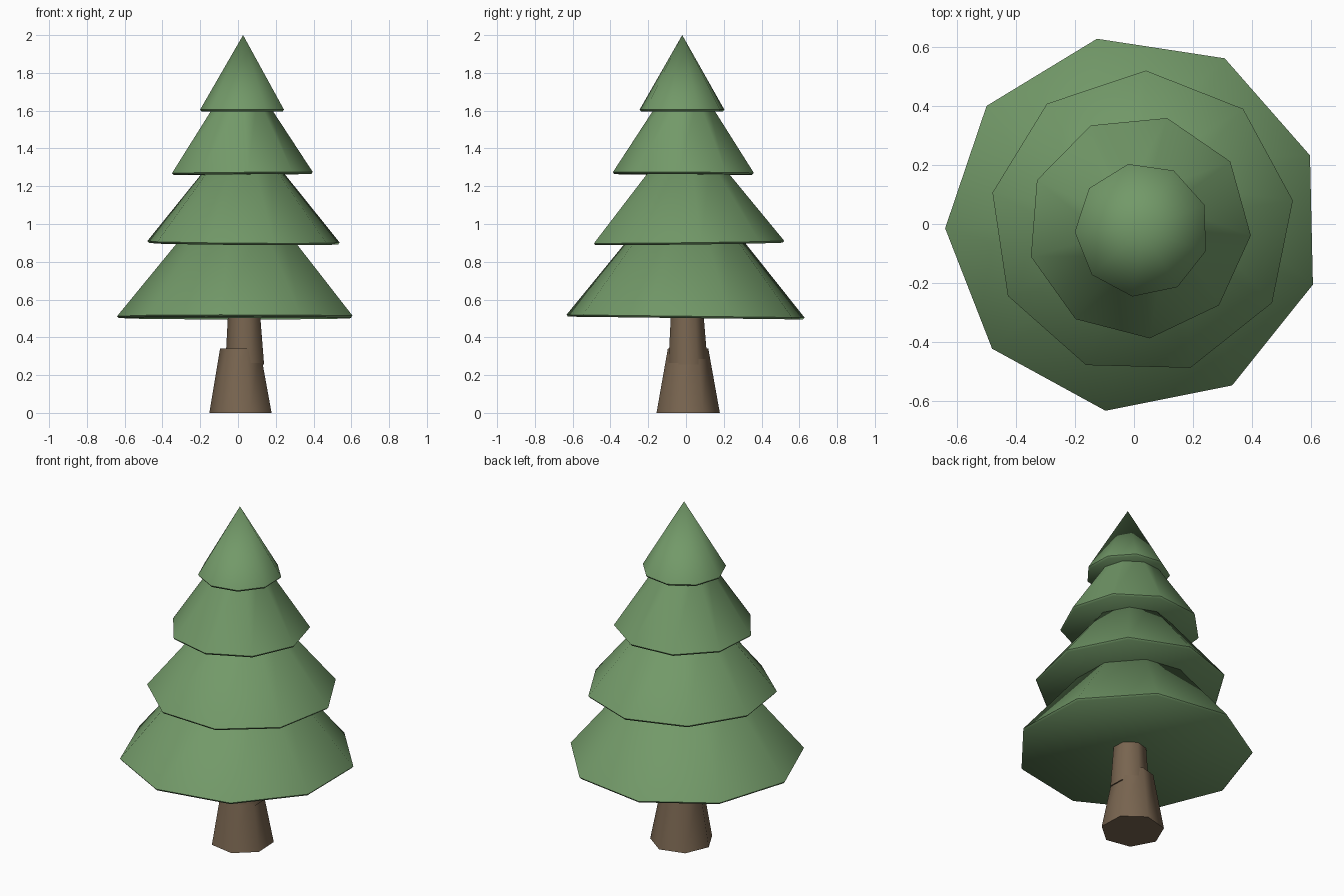
import bpy
import bmesh
from math import cos, sin, radians, tau

cube = bpy.data.objects.get("Cube")
if cube:
    bpy.data.objects.remove(cube, do_unlink=True)


def make_material(name, color):
    mat = bpy.data.materials.new(name)
    mat.use_nodes = True
    mat.diffuse_color = (*color, 1)
    for node in mat.node_tree.nodes:
        if node.type == "BSDF_PRINCIPLED":
            node.inputs["Base Color"].default_value = (*color, 1)
            node.inputs["Roughness"].default_value = 0.9
    return mat


def make_stack(name, mat, sides, phase, rings, tilt=(0, 0)):
    """Closed solid through rings of (x, y, z, radius); radius 0 makes a tip."""
    bm = bmesh.new()
    loops = []
    for x, y, z, r in rings:
        if r == 0:
            loops.append([bm.verts.new((x, y, z))] * sides)
            continue
        loop = []
        for i in range(sides):
            a = radians(phase) + tau * i / sides
            dx, dy = r * cos(a), r * sin(a)
            loop.append(bm.verts.new((x + dx, y + dy, z + tilt[0] * dx + tilt[1] * dy)))
        loops.append(loop)
    for low, high in zip(loops, loops[1:]):
        for i in range(sides):
            j = (i + 1) % sides
            corners = [low[i], low[j], high[j], high[i]]
            bm.faces.new(list(dict.fromkeys(corners)))
    bm.faces.new(loops[0][::-1])
    if rings[-1][3] > 0:
        bm.faces.new(loops[-1])
    bmesh.ops.recalc_face_normals(bm, faces=bm.faces)
    mesh = bpy.data.meshes.new(name)
    bm.to_mesh(mesh)
    bm.free()
    mesh.materials.append(mat)
    obj = bpy.data.objects.new(name, mesh)
    bpy.context.collection.objects.link(obj)
    bpy.ops.object.select_all(action="DESELECT")
    obj.select_set(True)
    bpy.context.view_layer.objects.active = obj
    bpy.ops.object.shade_smooth_by_angle(angle=radians(55))
    return obj


green = make_material("needle green", (0.17, 0.32, 0.14))
brown = make_material("bark brown", (0.19, 0.13, 0.08))

# Trunk: a wide foot and an offset upper section
make_stack("trunk_base", brown, 7, 28, [(0.02, 0.01, 0, 0.172), (0.015, 0.01, 0.34, 0.11)])
make_stack("trunk_upper", brown, 7, 28, [(0.04, 0.01, 0.255, 0.107), (0.035, 0.005, 0.56, 0.086)])

# Foliage tiers: centre, rim height and radius, top height and radius, turn, tilt
tiers = [
    ("foliage_bottom", 0, 0, 0.512, 0.64, 1.0, 0.24, 21.3, (0, -0.012)),
    ("foliage_lower", 0.027, 0.003, 0.905, 0.517, 1.33, 0.17, 8.5, (-0.008, 0.012)),
    ("foliage_upper", 0.017, -0.009, 1.272, 0.38, 1.67, 0.12, 35.5, (0.008, -0.005)),
    ("foliage_top", 0.027, -0.02, 1.605, 0.228, 2.0, 0, 21.8, (0, 0)),
]
for name, x, y, rim, radius, top, top_radius, phase, tilt in tiers:
    make_stack(name, green, 9, phase, [
        (x, y, rim - 0.01, radius - 0.008),
        (x, y, rim, radius),
        (x, y, top, top_radius),
    ], tilt)
